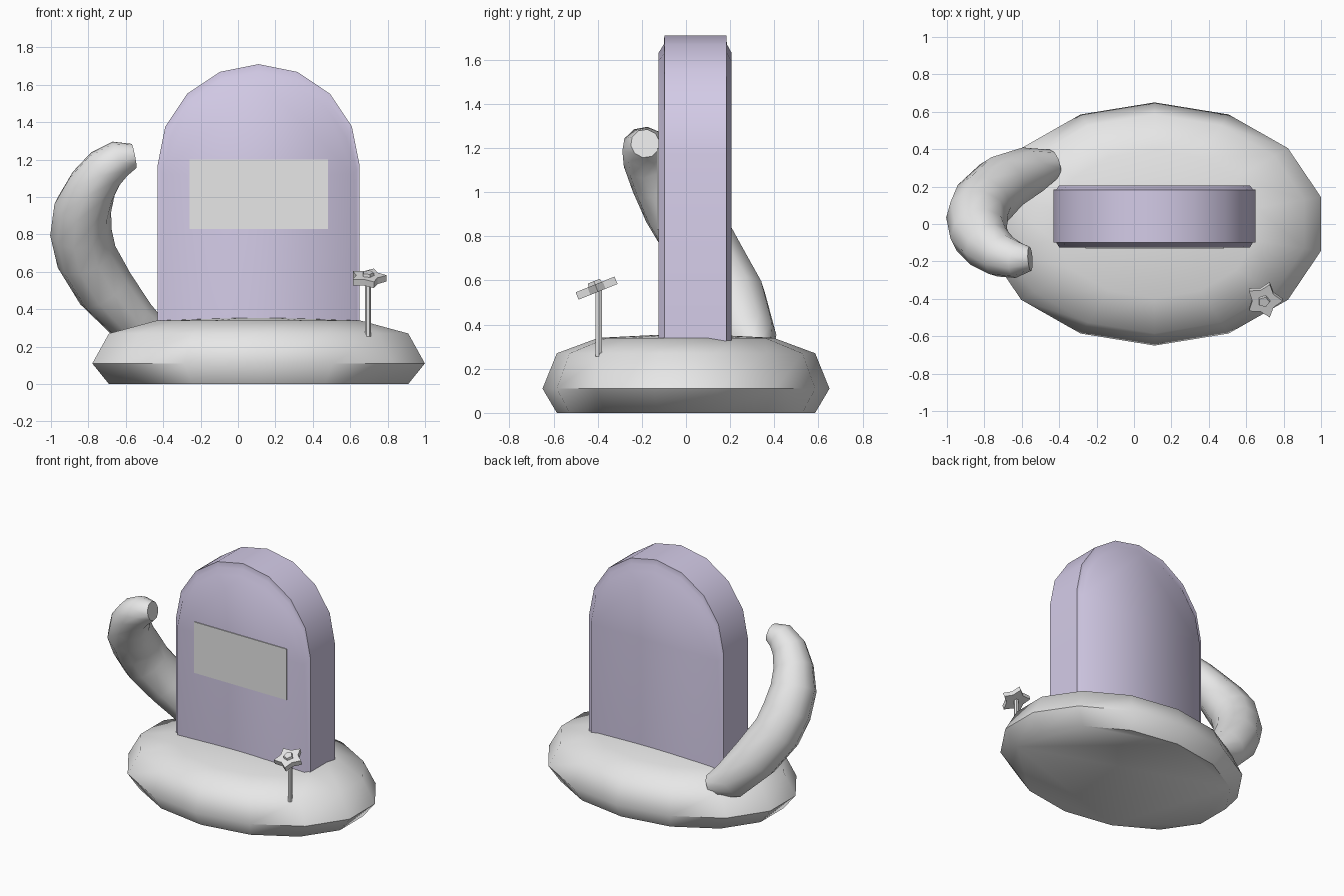
import bpy, bmesh, math
from mathutils import Vector, Matrix

if "Cube" in bpy.data.objects:
    bpy.data.objects.remove(bpy.data.objects["Cube"])


def material(name, rgb):
    m = bpy.data.materials.new(name)
    m.diffuse_color = (*rgb, 1)
    m.use_nodes = True
    m.node_tree.nodes["Principled BSDF"].inputs["Base Color"].default_value = m.diffuse_color
    return m


GREY = material("pale grey", (0.8, 0.8, 0.8))
LILAC = material("lilac stone", (0.68, 0.62, 0.83))


def loft(name, rings, mat, angle=30, cap_start=True, cap_end=True, tip=None):
    """Skin a list of equal-length point rings, with closed ends."""
    bm = bmesh.new()
    vs = [[bm.verts.new(p) for p in r] for r in rings]
    n = len(rings[0])
    for a, b in zip(vs, vs[1:]):
        for i in range(n):
            j = (i + 1) % n
            bm.faces.new((a[i], a[j], b[j], b[i]))
    if cap_start:
        bm.faces.new(vs[0][::-1])
    if tip:
        t = bm.verts.new(tip)
        for i in range(n):
            bm.faces.new((vs[-1][i], vs[-1][(i + 1) % n], t))
    elif cap_end:
        bm.faces.new(vs[-1])
    bmesh.ops.recalc_face_normals(bm, faces=bm.faces)
    me = bpy.data.meshes.new(name)
    bm.to_mesh(me)
    bm.free()
    ob = bpy.data.objects.new(name, me)
    bpy.context.collection.objects.link(ob)
    me.materials.append(mat)
    if angle:
        bpy.ops.object.select_all(action='DESELECT')
        ob.select_set(True)
        bpy.context.view_layer.objects.active = ob
        bpy.ops.object.shade_smooth_by_angle(angle=math.radians(angle))
    return ob


CX = 0.11  # centre of mound and stone

# Oval mound, 14 sides
def oval(f, z):
    return [(CX + 0.912 * f * math.cos(a), 0.65 * f * math.sin(a), z)
            for a in (math.pi / 2 + 2 * math.pi * i / 14 for i in range(14))]

loft("mound", [oval(0.9, 0), oval(1, 0.11), oval(0.9, 0.27), oval(0.61, 0.34)],
     GREY, 55, tip=(CX, 0, 0.36))

# Round-topped stone with a stepped chamfer on front and back
def arch(f, y):
    pts = [(-0.54, 0.28)]
    pts += [(-0.54 * math.cos(math.pi * i / 8), 1.17 + 0.54 * math.sin(math.pi * i / 8))
            for i in range(9)]
    pts.append((0.54, 0.28))
    return [(CX + x * f, y, 0.28 + (z - 0.28) * f) for x, z in pts]

loft("stone", [arch(0.944, -0.125), arch(0.972, -0.1), arch(1, -0.098),
               arch(1, 0.183), arch(0.972, 0.185), arch(0.944, 0.207)], LILAC, 60)

# Blank plate on the stone's front
def rect(y):
    return [(-0.26, y, 0.83), (0.48, y, 0.83), (0.48, y, 1.20), (-0.26, y, 1.20)]

loft("plate", [rect(-0.131), rect(-0.124)], GREY, 0)

# Curved arm rising from the mound: x, y, z, radius
PATH = [(-0.43, 0.32, 0.27, 0.08), (-0.56, 0.28, 0.335, 0.135), (-0.71, 0.21, 0.51, 0.16),
        (-0.81, 0.11, 0.68, 0.165), (-0.84, 0.04, 0.81, 0.165), (-0.83, -0.05, 0.94, 0.155),
        (-0.78, -0.12, 1.055, 0.135), (-0.71, -0.17, 1.15, 0.118),
        (-0.63, -0.19, 1.205, 0.1), (-0.555, -0.185, 1.22, 0.066)]
pts = [Vector(p[:3]) for p in PATH]
rings, side = [], Vector((0, 1, 0))
for i, p in enumerate(pts):
    t = (pts[min(i + 1, len(pts) - 1)] - pts[max(i - 1, 0)]).normalized()
    side = (side - t * side.dot(t)).normalized()
    up = t.cross(side)
    rings.append([p + PATH[i][3] * (side * math.cos(a) + up * math.sin(a))
                  for a in (2 * math.pi * k / 10 for k in range(10))])
loft("arm", rings, GREY, 60)

# Flower: stem, tilted star of petals and raised centre
def ring(n, radii, z, start=0.0):
    return [(radii[i % len(radii)] * math.cos(start + 2 * math.pi * i / n),
             radii[i % len(radii)] * math.sin(start + 2 * math.pi * i / n), z)
            for i in range(n)]

TILT = Matrix.Translation((0.695, -0.405, 0.565)) @ Matrix.Rotation(math.radians(22), 4, 'X')
stem = loft("flower_stem", [ring(6, [0.016], 0.255), ring(6, [0.016], 0.56)], GREY, 0)
stem.location = (0.695, -0.395, 0)
petals = loft("flower_petals", [ring(10, [0.1, 0.063], -0.018), ring(10, [0.1, 0.063], 0.018)],
              GREY, 0)
petals.matrix_world = TILT
centre = loft("flower_centre", [ring(5, [0.036], 0.01), ring(5, [0.03], 0.034)], GREY, 0)
centre.matrix_world = TILT
